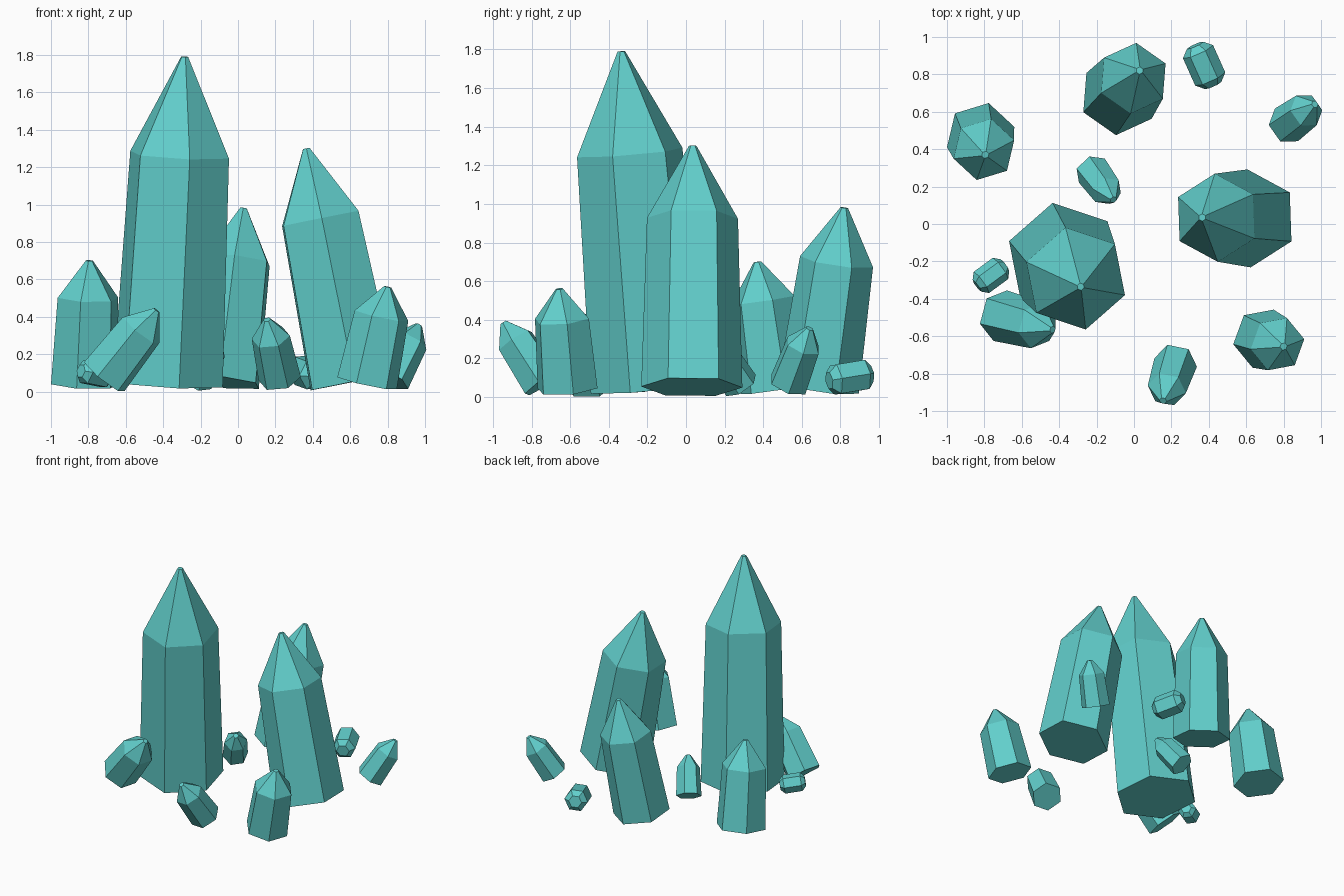
import bpy, bmesh, math
from mathutils import Vector

if "Cube" in bpy.data.objects:
    bpy.data.objects.remove(bpy.data.objects["Cube"])

mat = bpy.data.materials.new("teal_crystal")
mat.diffuse_color = (0.12, 0.62, 0.60, 1)
mat.use_nodes = True
mat.node_tree.nodes["Principled BSDF"].inputs["Base Color"].default_value = mat.diffuse_color


def hex_solid(name, start, end, rings, turn):
    """Six-sided solid along start-end; rings are (fraction, radius)."""
    start, end = Vector(start), Vector(end)
    axis = end - start
    rot = Vector((0, 0, 1)).rotation_difference(axis)
    bm = bmesh.new()
    loops = []
    for frac, rad in rings:
        loop = []
        for k in range(6):
            a = math.radians(turn + 60 * k)
            p = Vector((rad * math.cos(a), rad * math.sin(a), frac * axis.length))
            loop.append(bm.verts.new(start + rot @ p))
        loops.append(loop)
    for lo, hi in zip(loops, loops[1:]):
        for k in range(6):
            j = (k + 1) % 6
            bm.faces.new((lo[k], lo[j], hi[j], hi[k]))
    bm.faces.new(loops[0][::-1])
    bm.faces.new(loops[-1])
    me = bpy.data.meshes.new(name)
    bm.to_mesh(me)
    bm.free()
    me.materials.append(mat)
    ob = bpy.data.objects.new(name, me)
    bpy.context.collection.objects.link(ob)


# Pointed crystals: name, base centre, tip, base radius, turn
crystals = [
    ("main_crystal", (-0.375, -0.19, 0.045), (-0.285, -0.335, 1.79), 0.31, -18.7),
    ("right_crystal", (0.615, 0.03, 0.052), (0.365, 0.035, 1.30), 0.262, 32),
    ("back_crystal", (-0.08, 0.685, 0.05), (0.03, 0.82, 0.98), 0.213, 25),
    ("left_crystal", (-0.82, 0.465, 0.04), (-0.795, 0.37, 0.70), 0.188, 17),
    ("front_right_crystal", (0.69, -0.613, 0.045), (0.80, -0.655, 0.56), 0.165, 10),
    ("leaning_crystal", (-0.715, -0.49, 0.08), (-0.435, -0.565, 0.435), 0.14, 15),
    ("front_shard", (0.223, -0.74, 0.07), (0.155, -0.945, 0.385), 0.116, -10),
    ("back_right_shard", (0.815, 0.53, 0.065), (0.967, 0.64, 0.355), 0.107, 5),
    ("inner_shard", (-0.225, 0.285, 0.06), (-0.11, 0.13, 0.30), 0.095, 45),
]
for name, base, tip, r, turn in crystals:
    hex_solid(name, base, tip, [(0, r), (0.7, r * 0.9), (1, 0.02)], turn)

# Small loose chips, tapered at both ends
chips = [
    ("back_chip", (0.423, 0.741, 0.085), (0.327, 0.955, 0.12), 0.088, 20),
    ("left_chip", (-0.69, -0.22, 0.08), (-0.84, -0.33, 0.11), 0.07, 5),
]
for name, a, b, r, turn in chips:
    hex_solid(name, a, b, [(0, r * 0.55), (0.16, r), (0.84, r), (1, r * 0.55)], turn)
